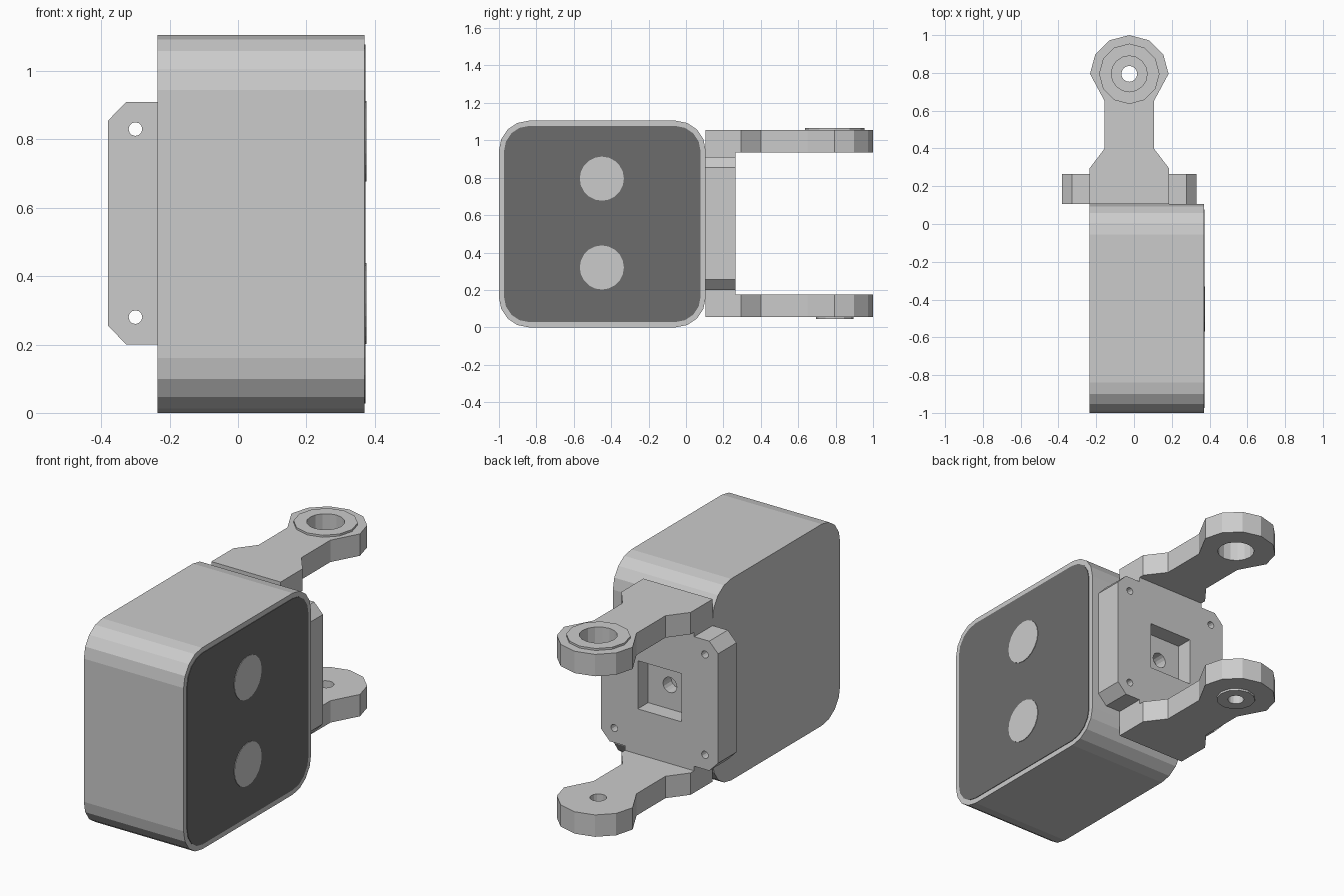
import bpy, bmesh
from math import sin, cos, pi, radians

if "Cube" in bpy.data.objects:
    bpy.data.objects.remove(bpy.data.objects["Cube"])

CX = -0.025            # bracket centre line
MZ = 0.555             # mid height
PIVOT = (CX, 0.795)    # arm pivot in plan


def prism(name, pts, axis, lo, hi):
    """Extrude a 2D outline along an axis between lo and hi."""
    place = {'X': lambda a, b, h: (h, a, b),
             'Y': lambda a, b, h: (a, h, b),
             'Z': lambda a, b, h: (a, b, h)}[axis]
    bm = bmesh.new()
    low = [bm.verts.new(place(a, b, lo)) for a, b in pts]
    top = [bm.verts.new(place(a, b, hi)) for a, b in pts]
    bm.faces.new(low)
    bm.faces.new(top)
    n = len(pts)
    for i in range(n):
        j = (i + 1) % n
        bm.faces.new((low[i], low[j], top[j], top[i]))
    bmesh.ops.recalc_face_normals(bm, faces=bm.faces)
    me = bpy.data.meshes.new(name)
    bm.to_mesh(me)
    bm.free()
    ob = bpy.data.objects.new(name, me)
    bpy.context.collection.objects.link(ob)
    return ob


def circle(c, r, n):
    return [(c[0] + r * cos(2 * pi * i / n), c[1] + r * sin(2 * pi * i / n)) for i in range(n)]


def rounded(a0, a1, b0, b1, r, seg=4):
    pts = []
    for k, (a, b) in enumerate([(a1 - r, b1 - r), (a0 + r, b1 - r), (a0 + r, b0 + r), (a1 - r, b0 + r)]):
        for i in range(seg + 1):
            t = (k + i / seg) * pi / 2
            pts.append((a + r * cos(t), b + r * sin(t)))
    return pts


def cut(ob, *cutters):
    """Subtract cutters, apply, and drop them."""
    for c in cutters:
        c.hide_render = True
        m = ob.modifiers.new('cut', 'BOOLEAN')
        m.operation, m.solver, m.object = 'DIFFERENCE', 'EXACT', c
        bpy.context.view_layer.objects.active = ob
        bpy.ops.object.modifier_apply(modifier=m.name)
        bpy.data.objects.remove(c)


# Housing, dark face panel and its two discs
prism('housing', rounded(-1.0, 0.105, 0.0, 1.105, 0.16), 'X', -0.235, 0.37)
panel = prism('face_panel', rounded(-0.973, 0.078, 0.028, 1.077, 0.135), 'X', 0.36, 0.373)
dark = bpy.data.materials.new('dark_panel')
dark.diffuse_color = (0.15, 0.15, 0.15, 1)
dark.use_nodes = True
dark.node_tree.nodes["Principled BSDF"].inputs["Base Color"].default_value = dark.diffuse_color
panel.data.materials.append(dark)
for i, z in enumerate((0.32, 0.795)):
    prism(f'panel_disc_{i + 1}', circle((-0.45, z), 0.118, 20), 'X', 0.365, 0.376)

# Mounting plate: central web with chamfered wings
half = [(0.21, -0.38), (0.21, -0.355), (0.302, -0.355), (0.355, -0.3)]
half += [(x, -z) for x, z in reversed(half)]
outline = half + [(-x, z) for x, z in reversed(half)]
plate = prism('mounting_plate', [(CX + x, MZ + z) for x, z in outline], 'Y', 0.105, 0.265)
screws = [prism('screw_cut', circle((CX + sx * 0.275, MZ + sz * 0.275), 0.02, 12), 'Y', 0.05, 0.3)
          for sx in (-1, 1) for sz in (-1, 1)]
p = 0.132
pocket = prism('pocket_cut', [(CX - p, MZ - p), (CX + p, MZ - p), (CX + p, MZ + p), (CX - p, MZ + p)],
               'Y', 0.175, 0.3)
bore = prism('bore_cut', circle((CX, MZ), 0.042, 16), 'Y', 0.05, 0.2)
cut(plate, pocket, bore, *screws)

# Fork arms: wide root, narrow neck, faceted round head
side = [(0.21, 0.105), (0.21, 0.295), (0.13, 0.4), (0.13, 0.65)]
head = [(0.208 * cos(radians(a)), 0.795 + 0.205 * sin(radians(a))) for a in range(0, 181, 30)]
arm_outline = [(CX + x, y) for x, y in side + head + [(-x, y) for x, y in reversed(side)]]

# (label, arm z range, boss z range, boss radius, hole radius)
for label, arm_z, boss_z, boss_r, hole_r in (
        ('upper', (0.935, 1.055), (1.055, 1.066), 0.16, 0.095),
        ('lower', (0.055, 0.175), (0.044, 0.055), 0.10, 0.042)):
    parts = [prism(label + '_arm', arm_outline, 'Z', *arm_z),
             prism(label + '_boss', circle(PIVOT, boss_r, 12), 'Z', *boss_z)]
    for ob in parts:
        cut(ob, prism('pivot_cut', circle(PIVOT, hole_r, 16), 'Z', arm_z[0] - 0.05, arm_z[1] + 0.05))
